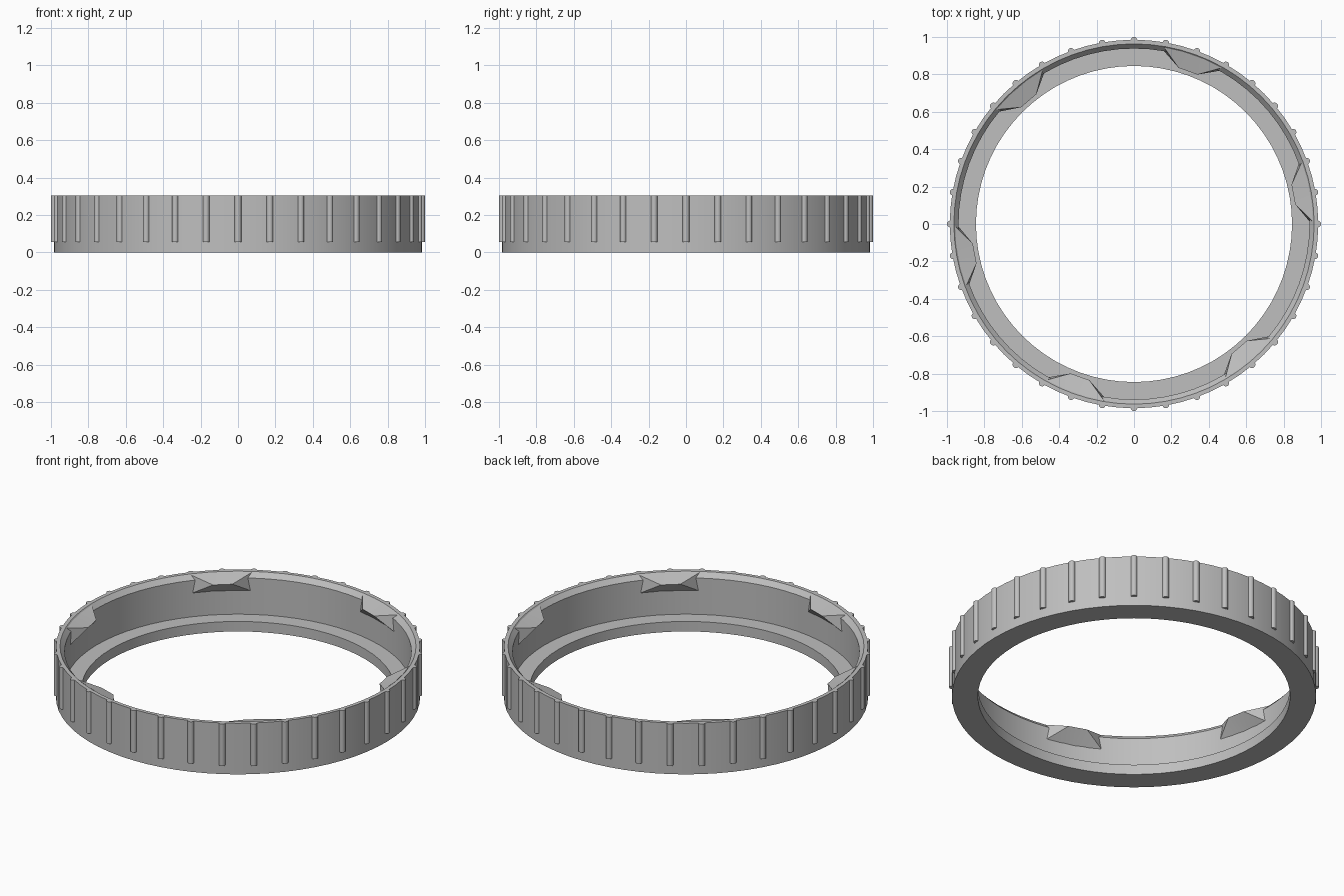
import bpy, bmesh, math

if "Cube" in bpy.data.objects:
    bpy.data.objects.remove(bpy.data.objects["Cube"])

grey = bpy.data.materials.new("plain grey")
grey.diffuse_color = (0.52, 0.52, 0.52, 1)
grey.use_nodes = True
grey.node_tree.nodes["Principled BSDF"].inputs["Base Color"].default_value = grey.diffuse_color


def polar(r, deg, z):
    a = math.radians(deg)
    return (r * math.cos(a), r * math.sin(a), z)


def finish(bm, name, angle):
    bmesh.ops.recalc_face_normals(bm, faces=bm.faces)
    mesh = bpy.data.meshes.new(name)
    bm.to_mesh(mesh)
    bm.free()
    mesh.materials.append(grey)
    ob = bpy.data.objects.new(name, mesh)
    bpy.context.collection.objects.link(ob)
    bpy.ops.object.select_all(action='DESELECT')
    ob.select_set(True)
    bpy.context.view_layer.objects.active = ob
    bpy.ops.object.shade_smooth_by_angle(angle=math.radians(angle))
    return ob


# ring body: L-shaped section with a bevelled inner rim
H, SEGS = 0.305, 72
section = [(0.845, 0), (0.985, 0), (0.985, H), (0.963, H),
           (0.938, H - 0.028), (0.938, 0.06), (0.845, 0.06)]
bm = bmesh.new()
loops = [[bm.verts.new(polar(r, 360 * i / SEGS, z)) for r, z in section]
         for i in range(SEGS)]
n = len(section)
for i in range(SEGS):
    a, b = loops[i], loops[(i + 1) % SEGS]
    for j in range(n):
        k = (j + 1) % n
        bm.faces.new((a[j], b[j], b[k], a[k]))
finish(bm, "ring_body", 30)

# grip ribs: rounded bars around the outside
bm = bmesh.new()
for i in range(36):
    ang = math.radians(10 * i)
    c, s = math.cos(ang), math.sin(ang)
    low, high = [], []
    for k in range(9):
        t = math.radians(-90 + 180 * k / 8)
        u, v = 0.982 + 0.018 * math.cos(t), 0.018 * math.sin(t)
        x, y = u * c - v * s, u * s + v * c
        low.append(bm.verts.new((x, y, 0.055)))
        high.append(bm.verts.new((x, y, H)))
    for k in range(9):
        m = (k + 1) % 9
        bm.faces.new((low[k], low[m], high[m], high[k]))
    bm.faces.new(low)
    bm.faces.new(high)
finish(bm, "grip_ribs", 40)

# snap tabs: six wedges on the inner wall, tapering into it at both ends
bm = bmesh.new()
for i in range(6):
    mid = 10.5 + 60 * i
    cols = []
    for d in (-9.8, -3.5, 3.5, 9.8):
        low = bm.verts.new(polar(0.94, mid + d, 0.2))
        top = bm.verts.new(polar(0.957, mid + d, 0.3))
        ridge = bm.verts.new(polar(0.868, mid + d, 0.272)) if abs(d) < 5 else None
        cols.append((low, ridge, top))
    (l0, _, t0), (l1, r1, t1), (l2, r2, t2), (l3, _, t3) = cols
    for f in ((l0, r1, t0), (l0, l1, r1), (t0, r1, t1),
              (l1, l2, r2, r1), (r1, r2, t2, t1),
              (l3, t3, r2), (l2, l3, r2), (t2, r2, t3),
              (l0, t0, t1, l1), (l1, t1, t2, l2), (l2, t2, t3, l3)):
        bm.faces.new(f)
finish(bm, "snap_tabs", 25)
